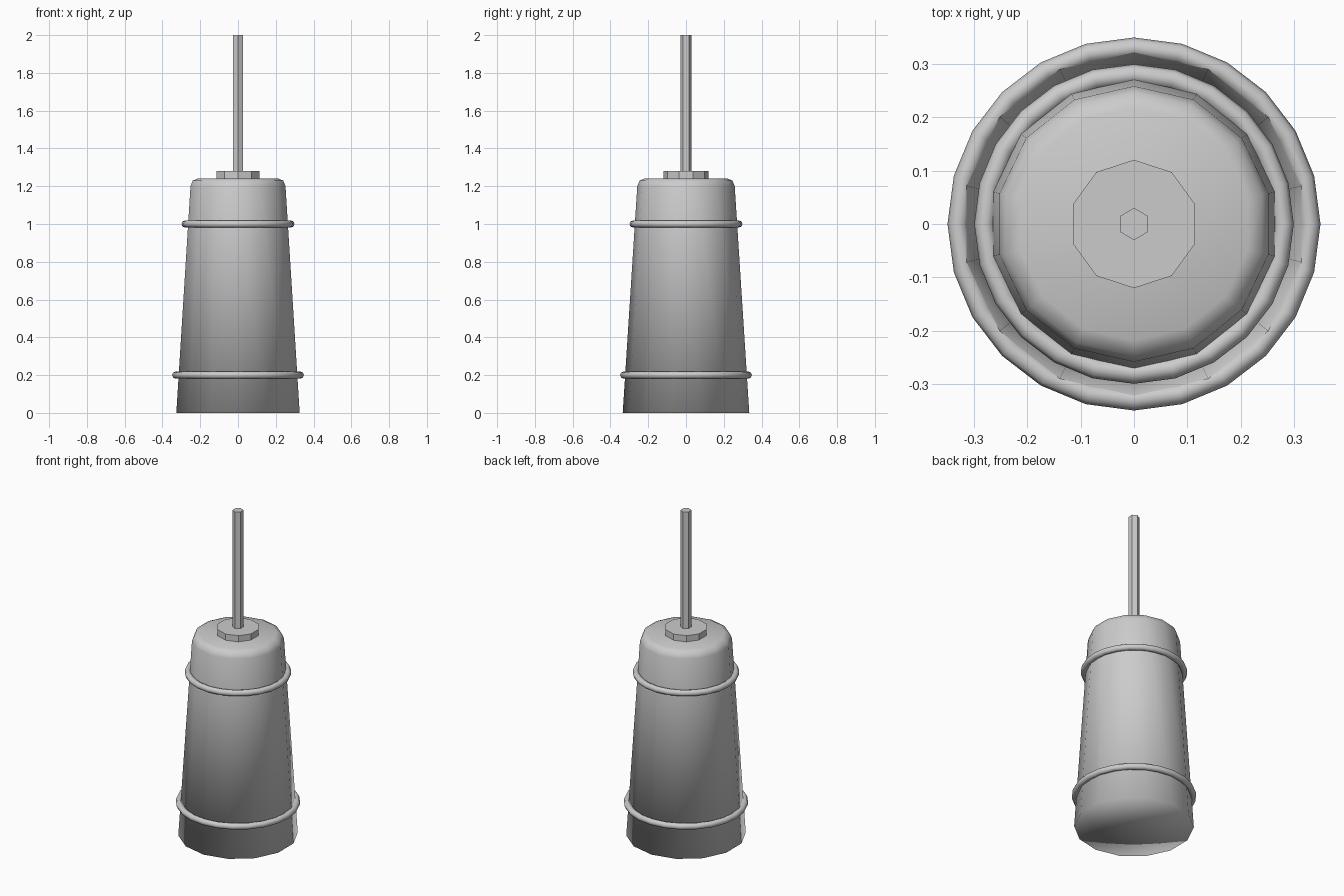
import bpy, bmesh, math

if "Cube" in bpy.data.objects:
    bpy.data.objects.remove(bpy.data.objects["Cube"], do_unlink=True)

grey = bpy.data.materials.new("plain_grey")
grey.use_nodes = True
grey.diffuse_color = (0.6, 0.6, 0.6, 1)
grey.node_tree.nodes["Principled BSDF"].inputs["Base Color"].default_value = (0.6, 0.6, 0.6, 1)


def lathe(name, profile, sides):
    """Closed turned solid from (radius, height) points, with a corner on the y axis."""
    bm = bmesh.new()
    loops = []
    for r, z in profile:
        loops.append([bm.verts.new((r * math.sin(math.tau * i / sides),
                                    r * math.cos(math.tau * i / sides), z))
                      for i in range(sides)])
    for low, high in zip(loops, loops[1:]):
        for i in range(sides):
            j = (i + 1) % sides
            bm.faces.new((low[i], low[j], high[j], high[i]))
    # End caps as fans around a centre point
    for loop, z in ((loops[0], profile[0][1]), (loops[-1], profile[-1][1])):
        centre = bm.verts.new((0, 0, z))
        for i in range(sides):
            bm.faces.new((loop[i], loop[(i + 1) % sides], centre))
    bmesh.ops.recalc_face_normals(bm, faces=bm.faces)
    mesh = bpy.data.meshes.new(name)
    bm.to_mesh(mesh)
    bm.free()
    obj = bpy.data.objects.new(name, mesh)
    bpy.context.collection.objects.link(obj)
    mesh.materials.append(grey)
    return obj


def hoop(name, radius, z):
    bpy.ops.mesh.primitive_torus_add(location=(0, 0, z), major_radius=radius, minor_radius=0.019,
                                     major_segments=24, minor_segments=8)
    obj = bpy.context.object
    obj.name = name
    obj.data.materials.append(grey)
    obj.data.shade_smooth()


# Tapered tub with a rounded shoulder, shaded smooth all round
tub = lathe("tub", [(0.335, 0), (0.258, 1.2), (0.246, 1.229), (0.218, 1.242)], 14)
tub.data.shade_smooth()

# Hoops around the tub
hoop("lower_hoop", 0.33, 0.2)
hoop("upper_hoop", 0.28, 1.0)

# Lid collar and plunger stick
lathe("lid_collar", [(0.12, 1.235), (0.12, 1.28)], 10)
lathe("plunger_stick", [(0.03, 1.27), (0.03, 2.0)], 6)
